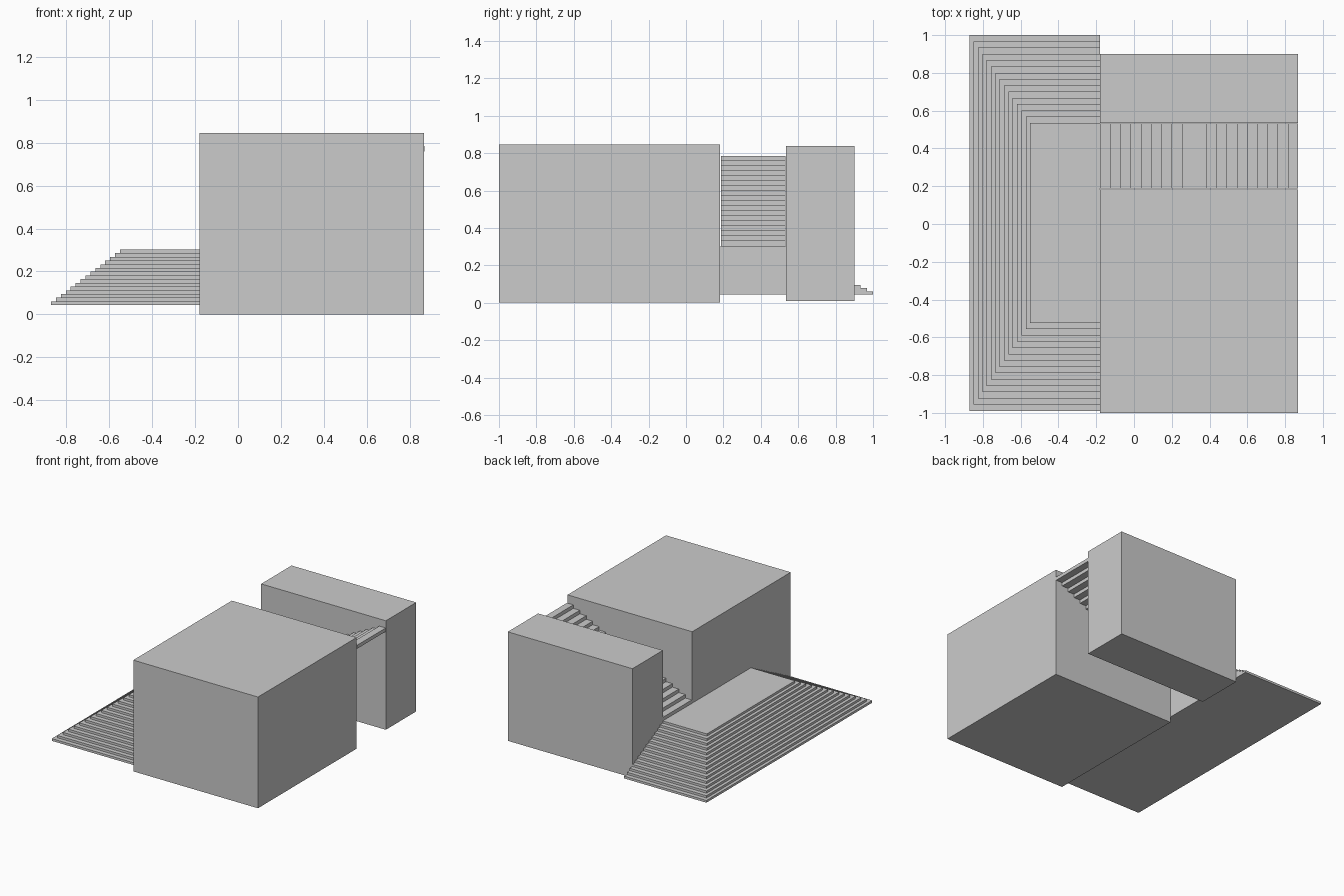
import bpy

if "Cube" in bpy.data.objects:
    bpy.data.objects.remove(bpy.data.objects["Cube"])


def box(name, x0, x1, y0, y1, z0, z1):
    bpy.ops.mesh.primitive_cube_add(
        size=1, location=((x0 + x1) / 2, (y0 + y1) / 2, (z0 + z1) / 2))
    ob = bpy.context.object
    ob.name = name
    ob.scale = (x1 - x0, y1 - y0, z1 - z0)
    return ob


WALL_X, BACK_X = -0.18, 0.868

# Two blocks flanking the passage
box("large_block", WALL_X, BACK_X, -1.0, 0.183, 0.0, 0.845)
box("small_block", WALL_X, BACK_X, 0.535, 0.90, 0.01, 0.838)

# Stepped platform, narrowing on three sides
STEPS = 15
rise = (0.302 - 0.043) / STEPS
for i in range(STEPS):
    t = i / (STEPS - 1)
    z = 0.043 + i * rise
    box(f"platform_step_{i + 1}", -0.872 + 0.322 * t, WALL_X,
        -0.99 + 0.467 * t, 1.0 - 0.465 * t, z, z + rise)

# Open staircase in the passage: eight treads, a landing, nine treads
depths = [0.0542] * 8 + [0.128] + [0.0542] * 9
tread_rise = (0.785 - 0.302) / len(depths)
x, z = WALL_X, 0.302
for i, depth in enumerate(depths):
    name = "stair_landing" if i == 8 else f"stair_tread_{i + 1}"
    box(name, x, x + depth, 0.188, 0.532, z, z + tread_rise)
    x += depth
    z += tread_rise
